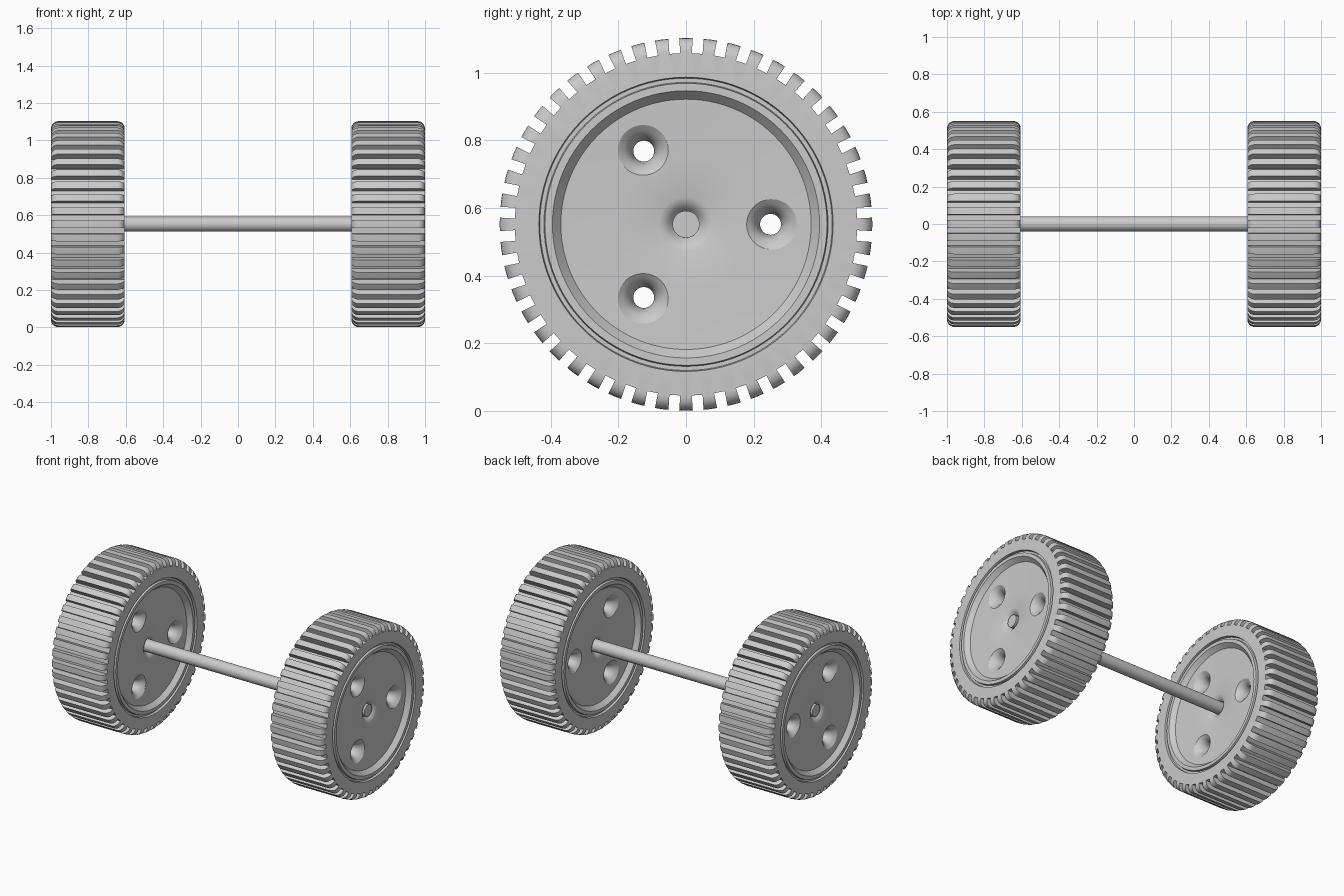
import bpy, bmesh
from math import sin, cos, pi
from mathutils import Matrix

if "Cube" in bpy.data.objects:
    bpy.data.objects.remove(bpy.data.objects["Cube"])

R, ZC, HALF, XC = 0.551, 0.552, 0.197, 0.803
TEETH = 48


def finish(bm, name):
    bmesh.ops.recalc_face_normals(bm, faces=bm.faces)
    me = bpy.data.meshes.new(name)
    bm.to_mesh(me)
    bm.free()
    ob = bpy.data.objects.new(name, me)
    bpy.context.collection.objects.link(ob)
    return ob


def lathe(bm, half, seg, y=0, z=0):
    """Revolve a (radius, x) half profile and its mirror image about the x axis."""
    prof = half + [(r, -x) for r, x in reversed(half)]
    rings = []
    for r, x in prof:
        n = 1 if r == 0 else seg
        rings.append([bm.verts.new((x, y + r * cos(2 * pi * i / seg), z + r * sin(2 * pi * i / seg)))
                      for i in range(n)])
    for a, b in zip(rings, rings[1:]):
        for i in range(seg):
            j = (i + 1) % seg
            if len(a) == 1:
                bm.faces.new((a[0], b[i], b[j]))
            elif len(b) == 1:
                bm.faces.new((a[i], a[j], b[0]))
            else:
                bm.faces.new((a[i], a[j], b[j], b[i]))


def cut(ob, cutter):
    m = ob.modifiers.new("cut", 'BOOLEAN')
    m.operation, m.solver, m.object = 'DIFFERENCE', 'EXACT', cutter
    bpy.context.view_layer.objects.active = ob
    bpy.ops.object.modifier_apply(modifier=m.name)
    bpy.data.objects.remove(cutter)


def smooth(ob):
    bpy.ops.object.select_all(action='DESELECT')
    ob.select_set(True)
    bpy.context.view_layer.objects.active = ob
    bpy.ops.object.shade_smooth_by_angle(angle=0.5)


# wheel body: dished disc, rim groove, rounded tyre shoulder
profile = [(0, .13), (.04, .13), (.05, .143), (.063, .154), (.08, .16), (.2, .162), (.37, .168),
           (.395, HALF), (.417, HALF), (.42, .182), (.432, .182), (.435, HALF)]
profile += [(R - .04 + .04 * sin(a * pi / 10), HALF - .04 + .04 * cos(a * pi / 10)) for a in range(6)]
bm = bmesh.new()
lathe(bm, profile, 2 * TEETH)
wheel = finish(bm, "right_wheel")

# tread slots
bm = bmesh.new()
for k in range(TEETH):
    bmesh.ops.create_cube(bm, size=1, matrix=Matrix.Rotation((k + .5) * 2 * pi / TEETH, 4, 'X')
                          @ Matrix.Translation((0, .556, 0)) @ Matrix.Diagonal((.5, .1, .032, 1)))
cut(wheel, finish(bm, "slot_cutter"))

# flared bolt holes
bm = bmesh.new()
for k in range(3):
    a = k * 2 * pi / 3
    lathe(bm, [(0, .2), (.085, .2), (.08, .168), (.06, .154), (.046, .14), (.036, .118), (.031, .09)],
          32, .25 * cos(a), .25 * sin(a))
cut(wheel, finish(bm, "hole_cutter"))
wheel.location = (XC, 0, ZC)
smooth(wheel)

# second wheel is the same symmetric shape
left = wheel.copy()
left.name = "left_wheel"
left.location.x = -XC
bpy.context.collection.objects.link(left)

# axle
bm = bmesh.new()
lathe(bm, [(0, .955), (.04, .955)], 32)
axle = finish(bm, "axle")
axle.location.z = ZC
smooth(axle)
